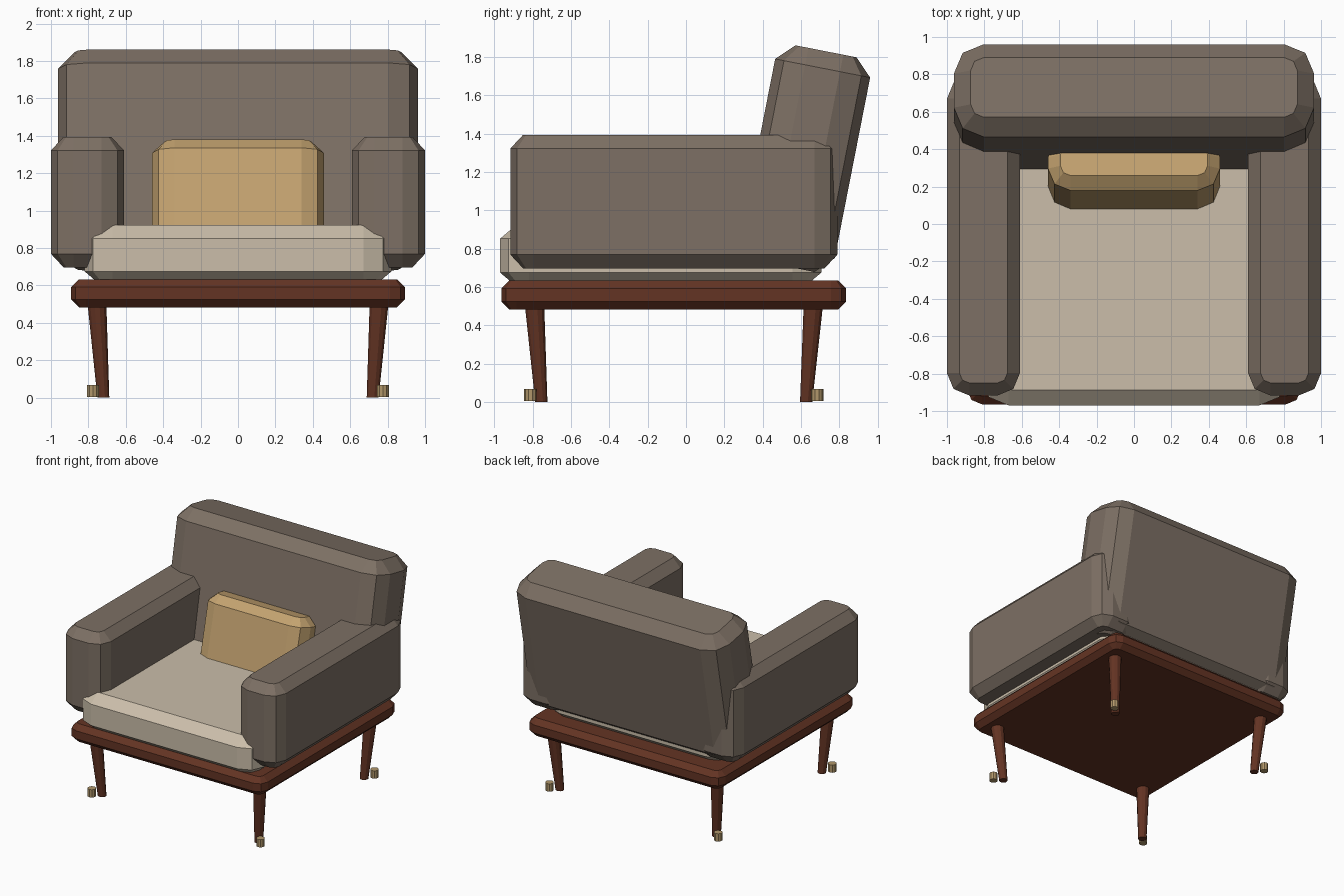
import bpy, bmesh, math
from mathutils import Matrix, Vector

if "Cube" in bpy.data.objects:
    bpy.data.objects.remove(bpy.data.objects["Cube"])


def material(name, rgb):
    m = bpy.data.materials.new(name)
    m.diffuse_color = (*rgb, 1)
    m.use_nodes = True
    m.node_tree.nodes["Principled BSDF"].inputs["Base Color"].default_value = m.diffuse_color
    return m


TAUPE = material("taupe fabric", (0.205, 0.162, 0.128))
CREAM = material("cream fabric", (0.597, 0.515, 0.402))
GOLD = material("mustard fabric", (0.552, 0.366, 0.162))
WOOD = material("dark red wood", (0.127, 0.034, 0.017))
BRASS = material("brass", (0.44, 0.31, 0.145))


def finish(bm, name, mat, matrix=Matrix()):
    bmesh.ops.recalc_face_normals(bm, faces=bm.faces)
    mesh = bpy.data.meshes.new(name)
    bm.to_mesh(mesh)
    bm.free()
    mesh.transform(matrix)
    mesh.materials.append(mat)
    obj = bpy.data.objects.new(name, mesh)
    bpy.context.collection.objects.link(obj)
    return obj


def outline(hx, hy, cut):
    """Rectangle whose corners are rounded in two straight segments."""
    k = 0.293 * cut
    corner = [(hx, hy - cut), (hx - k, hy - k), (hx - cut, hy)]
    pts = []
    for sx, sy in ((1, 1), (-1, 1), (-1, -1), (1, -1)):
        quad = corner if sx * sy > 0 else corner[::-1]
        pts += [(sx * x, sy * y) for x, y in quad]
    return pts


def padded_block(name, mat, x, y, z, cut, inset, rise, tilt=0.0):
    """Block with rounded upright corners and chamfered top and bottom rims.
    x, y, z are (low, high) ranges, measured in a frame leaning back by tilt."""
    hx, hy, hz = ((b - a) / 2 for a, b in (x, y, z))
    centre = Vector([(a + b) / 2 for a, b in (x, y, z)])
    tiers = [(inset, -hz), (0, -hz + rise), (0, hz - rise), (inset, hz)]
    bm = bmesh.new()
    rings = [[bm.verts.new((px, py, h))
              for px, py in outline(hx - d, hy - d, cut - d)] for d, h in tiers]
    n = len(rings[0])
    for low, high in zip(rings, rings[1:]):
        for i in range(n):
            j = (i + 1) % n
            bm.faces.new((low[i], low[j], high[j], high[i]))
    bm.faces.new(rings[0][::-1])
    bm.faces.new(rings[-1])
    lean = Matrix.Rotation(-tilt, 4, 'X')
    return finish(bm, name, mat, lean @ Matrix.Translation(centre))


def tapered_post(name, mat, bottom, top, r_bottom, r_top, sides):
    """Leaning post with level ends."""
    bm = bmesh.new()
    rings = []
    for (cx, cy, cz), r in ((bottom, r_bottom), (top, r_top)):
        angles = [2 * math.pi * (i + 0.5) / sides for i in range(sides)]
        rings.append([bm.verts.new((cx + r * math.cos(a), cy + r * math.sin(a), cz))
                      for a in angles])
    for i in range(sides):
        j = (i + 1) % sides
        f = bm.faces.new((rings[0][i], rings[0][j], rings[1][j], rings[1][i]))
        f.smooth = False
    bm.faces.new(rings[0][::-1])
    bm.faces.new(rings[1])
    return finish(bm, name, mat)


# Wooden platform and seat cushion
padded_block("platform", WOOD, (-0.893, 0.893), (-0.964, 0.836), (0.483, 0.633),
             0.08, 0.042, 0.042)
padded_block("seat_cushion", CREAM, (-0.82, 0.82), (-0.97, 0.706), (0.605, 0.922),
             0.15, 0.082, 0.07)

# Leaning backrest and loose pillow
padded_block("backrest", TAUPE, (-0.963, 0.963), (0.112, 0.617), (0.795, 1.936),
             0.16, 0.09, 0.09, tilt=math.radians(11.1))
padded_block("pillow", GOLD, (-0.46, 0.46), (-0.137, 0.165), (0.84, 1.403),
             0.12, 0.067, 0.062, tilt=math.radians(13.5))

# Arms, legs and feet on each side
for side, s in (("left", -1), ("right", 1)):
    xs = sorted((s * 0.61, s * 1.0))
    padded_block(side + "_arm", TAUPE, xs, (-0.917, 0.79), (0.697, 1.394),
                 0.12, 0.067, 0.072)
    for end, top_y, low_y, foot_y in (("front", -0.79, -0.755, -0.812),
                                      ("back", 0.664, 0.627, 0.684)):
        tapered_post(f"{end}_{side}_leg", WOOD, (s * 0.72, low_y, 0),
                     (s * 0.754, top_y, 0.5), 0.033, 0.052, 12)
        tapered_post(f"{end}_{side}_foot", BRASS, (s * 0.775, foot_y, 0.004),
                     (s * 0.775, foot_y, 0.068), 0.033, 0.033, 10)
